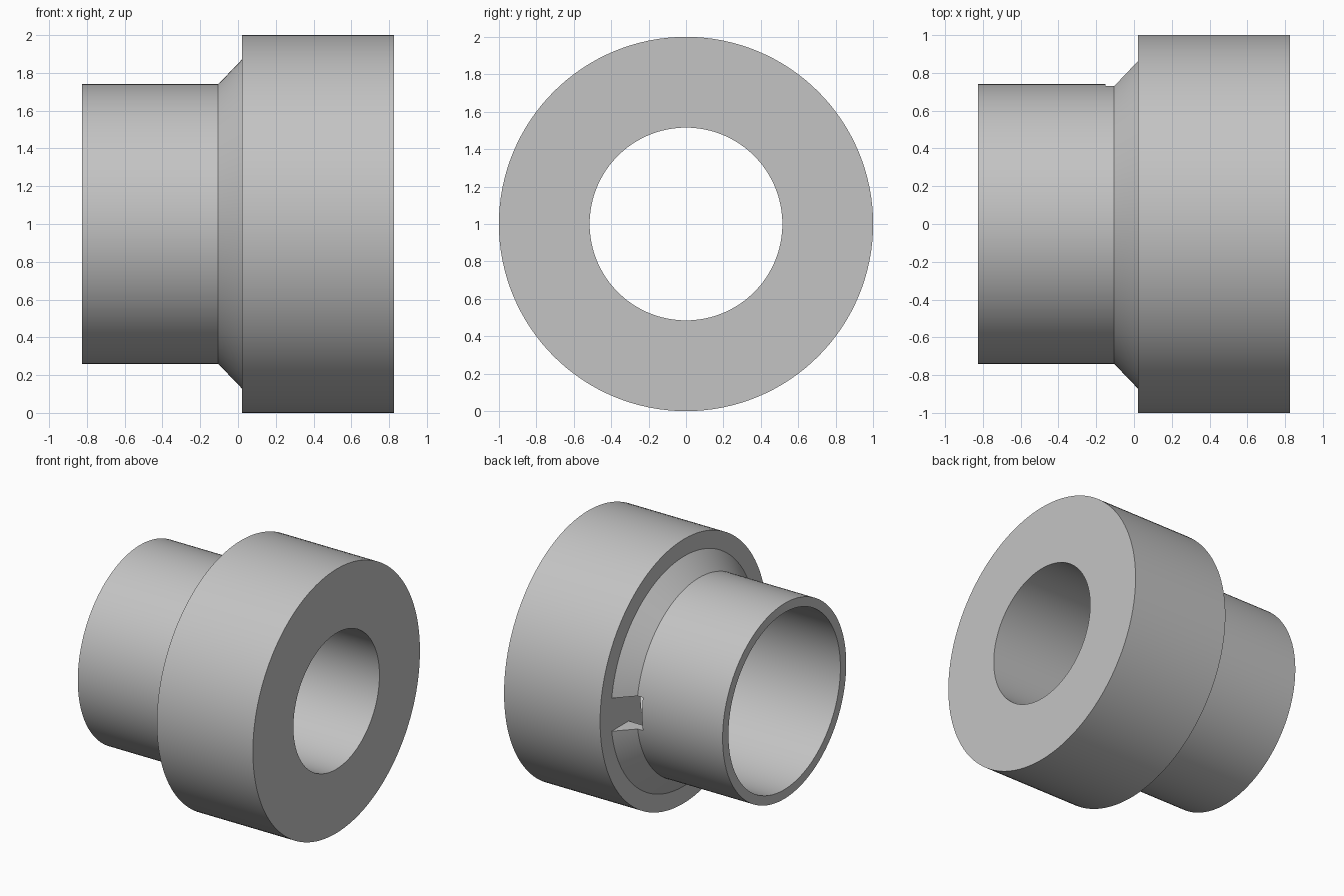
import bpy
import math
from mathutils import Matrix

if "Cube" in bpy.data.objects:
    bpy.data.objects.remove(bpy.data.objects["Cube"], do_unlink=True)

SEGMENTS = 128
SHOULDER = 0.02   # x where the sleeve meets the collar
END = 0.825       # half length along x

grey = bpy.data.materials.new("plain grey")
grey.use_nodes = True
colour = (0.55, 0.55, 0.55, 1)
grey.diffuse_color = colour
grey.node_tree.nodes["Principled BSDF"].inputs["Base Color"].default_value = colour


def revolve(name, profile):
    """Spin a closed (x, radius) profile around the x axis."""
    n = len(profile)
    verts = [(x, r * math.cos(a), r * math.sin(a))
             for a in (2 * math.pi * i / SEGMENTS for i in range(SEGMENTS))
             for x, r in profile]
    faces = []
    for i in range(SEGMENTS):
        j = (i + 1) % SEGMENTS
        for k in range(n):
            m = (k + 1) % n
            faces.append((i * n + k, i * n + m, j * n + m, j * n + k))
    mesh = bpy.data.meshes.new(name)
    mesh.from_pydata(verts, [], faces)
    mesh.transform(Matrix.Translation((0, 0, 1)))
    mesh.materials.append(grey)
    obj = bpy.data.objects.new(name, mesh)
    bpy.context.collection.objects.link(obj)
    return obj


# Stepped bushing: wide collar, conical shoulder, thin sleeve, stepped bore
bushing = revolve("bushing", [
    (-END, 0.67), (SHOULDER, 0.67), (SHOULDER, 0.515), (END, 0.515),
    (END, 1), (SHOULDER, 1), (SHOULDER, 0.87), (-0.105, 0.74), (-END, 0.74)])

# Slot through the shoulder and sleeve wall at the back
bpy.ops.mesh.primitive_cube_add(size=1, location=((SHOULDER - 0.15) / 2, 0.75, 1))
cutter = bpy.context.object
cutter.name = "slot_cutter"
cutter.scale = (SHOULDER + 0.15, 0.3, 0.25)
cutter.hide_render = True

cut = bushing.modifiers.new("slot", "BOOLEAN")
cut.operation = "DIFFERENCE"
cut.solver = "EXACT"
cut.object = cutter
bpy.ops.object.select_all(action="DESELECT")
bpy.context.view_layer.objects.active = bushing
bushing.select_set(True)
bpy.ops.object.modifier_apply(modifier=cut.name)
bpy.data.objects.remove(cutter, do_unlink=True)
bpy.ops.object.shade_smooth_by_angle(angle=math.radians(30))
